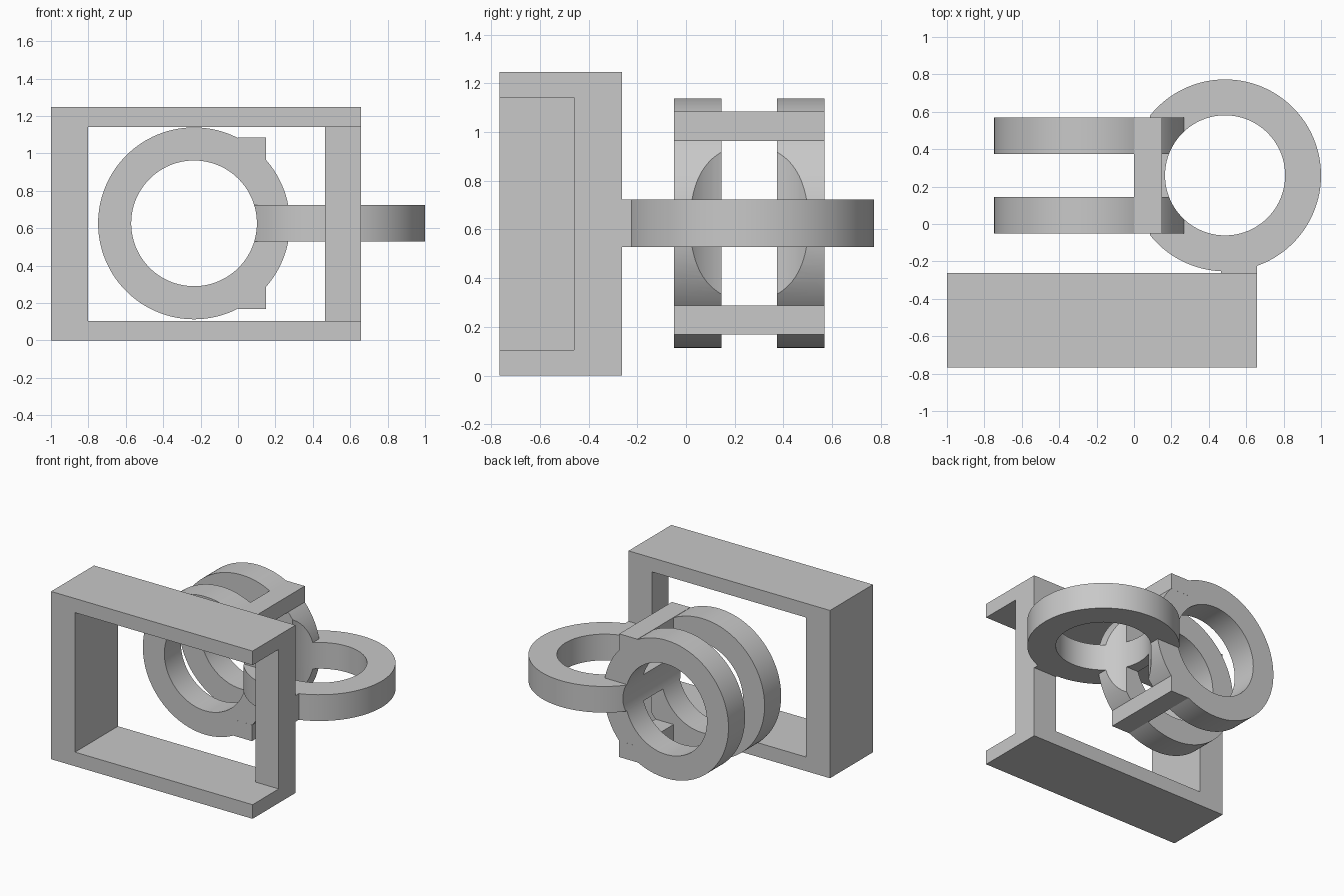
import bpy, math

old = bpy.data.objects.get("Cube")
if old:
    bpy.data.objects.remove(old, do_unlink=True)

grey = bpy.data.materials.new("light grey")
grey.use_nodes = True
GREY = (0.58, 0.58, 0.58, 1)
grey.diffuse_color = GREY
grey.node_tree.nodes["Principled BSDF"].inputs["Base Color"].default_value = GREY


def block(name, x, y, z):
    """Box from (min, max) spans on each axis."""
    spans = (x, y, z)
    bpy.ops.mesh.primitive_cube_add(size=1, location=[sum(s) / 2 for s in spans])
    ob = bpy.context.object
    ob.name = name
    ob.scale = [s[1] - s[0] for s in spans]
    bpy.ops.object.transform_apply(location=False, rotation=False, scale=True)
    ob.data.materials.append(grey)
    return ob


def disc(name, radius, depth, centre, along_y):
    bpy.ops.mesh.primitive_cylinder_add(
        vertices=128, radius=radius, depth=depth, location=centre,
        rotation=(math.pi / 2 if along_y else 0, 0, 0))
    ob = bpy.context.object
    ob.name = name
    ob.data.materials.append(grey)
    return ob


def cut(ob, cutters):
    bpy.ops.object.select_all(action='DESELECT')
    ob.select_set(True)
    bpy.context.view_layer.objects.active = ob
    for cutter in cutters:
        mod = ob.modifiers.new("bore", 'BOOLEAN')
        mod.operation = 'DIFFERENCE'
        mod.solver = 'EXACT'
        mod.object = cutter
        bpy.ops.object.modifier_apply(modifier=mod.name)
    bpy.ops.object.shade_smooth_by_angle(angle=math.radians(30))


# Rectangular frame, right post only at the back
FX, FY, H, T = (-1, 0.657), (-0.767, -0.263), 1.247, 0.105
POST_X = (0.465, FX[1])
block("frame_bottom", FX, FY, (0, T))
block("frame_top", FX, FY, (H - T, H))
block("frame_right_post", (FX[0], -0.803), FY, (T, H - T))
block("frame_left_post", POST_X, (-0.46, FY[1]), (T, H - T))

# Interlocking rings: both bores cut through every ring
OUTER, WIDTH, MID = 0.513, 0.195, 0.626
UPRIGHT_X, FLAT = -0.235, (0.487, 0.26, MID)
bores = [disc("upright_bore", 0.336, 3, (UPRIGHT_X, FLAT[1], MID), True),
         disc("flat_bore", 0.321, 3, FLAT, False)]

for name, side in (("front_ring", -1), ("back_ring", 1)):
    y = FLAT[1] + side * 0.212
    cut(disc(name, OUTER, WIDTH, (UPRIGHT_X, y, MID), True), bores)
cut(disc("flat_ring", OUTER, WIDTH, FLAT, False), bores)

for bore in bores:
    bpy.data.objects.remove(bore, do_unlink=True)

# Bars tying the two upright rings together
BAR_Y = (FLAT[1] - 0.31, FLAT[1] + 0.31)
for name, side in (("upper_bar", 1), ("lower_bar", -1)):
    ends = sorted((MID + side * 0.338, MID + side * 0.458))
    block(name, (0, 0.15), BAR_Y, ends)

# Short tab joining the flat ring to the frame post
block("ring_tab", POST_X, (FY[1], -0.2), (MID - WIDTH / 2, MID + WIDTH / 2))
